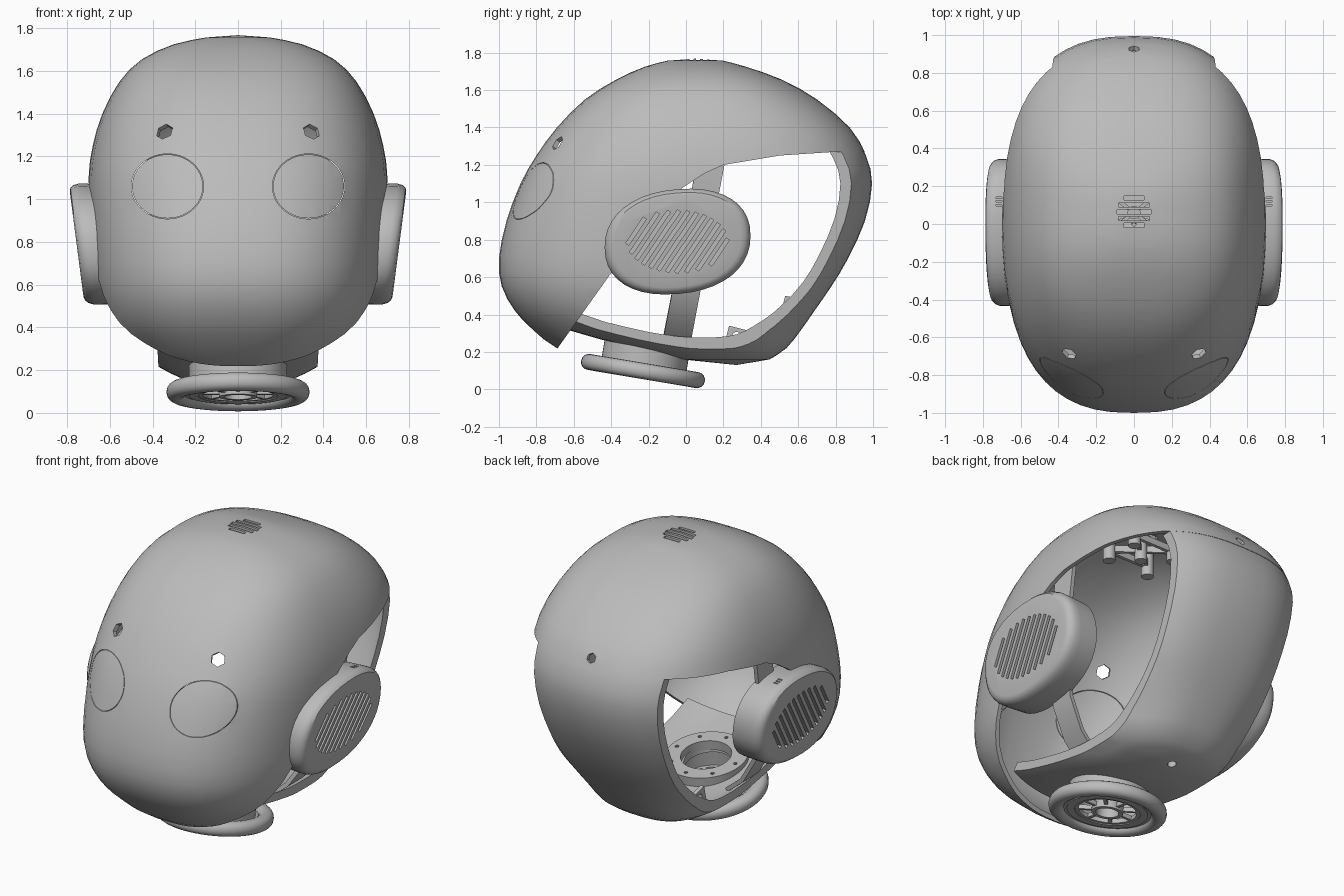
import bpy, bmesh, math
from mathutils import Matrix, Vector

cube = bpy.data.objects.get("Cube")
if cube:
    bpy.data.objects.remove(cube)

grey = bpy.data.materials.new("shell_grey")
grey.use_nodes = True
grey.diffuse_color = (0.5, 0.5, 0.5, 1)
grey.node_tree.nodes["Principled BSDF"].inputs["Base Color"].default_value = (0.5, 0.5, 0.5, 1)
parts = []


def finish(name, bm, keep=True):
    bmesh.ops.recalc_face_normals(bm, faces=bm.faces)
    mesh = bpy.data.meshes.new(name)
    bm.to_mesh(mesh)
    bm.free()
    mesh.materials.append(grey)
    obj = bpy.data.objects.new(name, mesh)
    bpy.context.collection.objects.link(obj)
    if keep:
        parts.append(obj)
    return obj


def bake(obj):
    bpy.context.view_layer.update()
    graph = bpy.context.evaluated_depsgraph_get()
    mesh = bpy.data.meshes.new_from_object(obj.evaluated_get(graph))
    obj.modifiers.clear()
    obj.data = mesh


def boolean(obj, cutter, operation="DIFFERENCE"):
    mod = obj.modifiers.new("cut", "BOOLEAN")
    mod.operation, mod.solver, mod.object = operation, "EXACT", cutter
    bake(obj)
    bpy.data.objects.remove(cutter)


def bridge(bm, a, b):
    for i in range(len(a)):
        j = (i + 1) % len(a)
        bm.faces.new((a[i], a[j], b[j], b[i]))


def prism(name, outline, x0, x1, keep=True):
    """Extrude a y-z outline along x."""
    bm = bmesh.new()
    a, b = [[bm.verts.new((x, y, z)) for y, z in outline] for x in (x0, x1)]
    bridge(bm, a, b)
    bm.faces.new(a)
    bm.faces.new(b)
    return finish(name, bm, keep)


def add_box(bm, loc, size, rot=None):
    m = Matrix.Translation(loc) @ (rot or Matrix()) @ Matrix.Diagonal((*size, 1))
    bmesh.ops.create_cube(bm, size=1, matrix=m)


def add_cyl(bm, loc, axis, radius, depth, sides=16):
    rot = Vector(axis).to_track_quat("Z", "Y").to_matrix().to_4x4()
    bmesh.ops.create_cone(bm, cap_ends=True, segments=sides, radius1=radius, radius2=radius,
                          depth=depth, matrix=Matrix.Translation(loc) @ rot)


def lathe(name, profile, keep=True, sides=48):
    """Spin a closed r-z profile into a ring."""
    bm = bmesh.new()
    rings = [[bm.verts.new((r * math.cos(t), r * math.sin(t), z)) for r, z in profile]
             for t in (math.tau * i / sides for i in range(sides))]
    for i in range(sides):
        bridge(bm, rings[i], rings[(i + 1) % sides])
    return finish(name, bm, keep)


def tube(r0, r1, z0, z1):
    return [(r0, z0), (r1, z0), (r1, z1), (r0, z1)]


def oval(t, power):
    c, s = math.cos(t), math.sin(t)
    return (math.copysign(abs(c) ** (2 / power), c), math.copysign(abs(s) ** (2 / power), s))


def densify(rows):
    """Add a smoothly interpolated row between neighbours."""
    out = [rows[0]]
    for i in range(1, len(rows)):
        a, b, c, d = rows[max(i - 2, 0)], rows[i - 1], rows[i], rows[min(i + 1, len(rows) - 1)]
        out += [tuple((9 * (q + r) - p - s) / 16 for p, q, r, s in zip(a, b, c, d)), c]
    return out


def head_shell(name, rows, top, bottom, thickness):
    """Hollow loft of rounded rings: height, front y, back y, half width."""
    bm = bmesh.new()
    rings = []
    for z, front, back, half in densify(rows):
        ring = []
        for i in range(56):
            u, v = oval(math.tau * i / 56, 2.55)
            ring.append(bm.verts.new((half * u, (front + back) / 2 + (back - front) / 2 * v, z)))
        rings.append(ring)
    for a, b in zip(rings, rings[1:]):
        bridge(bm, a, b)
    for ring, (y, z) in ((rings[0], top), (rings[-1], bottom)):
        pole = bm.verts.new((0, y, z))
        for i in range(56):
            bm.faces.new((ring[i], ring[(i + 1) % 56], pole))
    obj = finish(name, bm)
    solid = obj.modifiers.new("wall", "SOLIDIFY")
    solid.thickness, solid.offset = thickness, -1
    bake(obj)
    return obj


def mirror_copy(obj, name):
    bm = bmesh.new()
    bm.from_mesh(obj.data)
    bm.transform(Matrix.Diagonal((-1, 1, 1, 1)))
    return finish(name, bm)


# Face and crown shell
upper = [(1.757, -.1, .2, .15), (1.725, -.22, .32, .3), (1.655, -.375, .515, .45),
         (1.55, -.54, .7, .555), (1.4, -.69, .875, .635), (1.25, -.8, .965, .68),
         (1.1, -.885, .998, .7)]
lower = [(.9, -.96, .96, .695), (.7, -1, .87, .68), (.55, -.985, .78, .655),
         (.42, -.915, .69, .605), (.32, -.82, .62, .53), (.22, -.69, .54, .42), (.16, -.5, .45, .28)]
face = head_shell("face_shell", upper + lower, (.05, 1.768), (0, .13), .025)
boolean(face, prism("face_region", [(-1.3, 0), (-.84, 0), (-.69, .215), (-.38, .65), (-.2, .95),
        (0, 1.09), (.1, 1.155), (.2, 1.2), (.5, 1.25), (.8, 1.27), (1.3, 1.27), (1.3, 2), (-1.3, 2)],
        -1, 1, False), "INTERSECT")

# Sensor holes, rear hole and crown vent slots
bm = bmesh.new()
for s in (1, -1):
    add_cyl(bm, (s * .35, -.7, 1.325), (s * .35, -.75, .5), .042, .3, 6)
add_cyl(bm, (0, .94, 1.33), (0, .9, .4), .03, .2, 6)
for i in range(-2, 3):
    add_box(bm, (0, .065 + i * .036, 1.75), (2 * math.sqrt(.0081 - (i * .036) ** 2), .022, .2))
boolean(face, finish("face_holes", bm, False))

# Round eye panel seams
for s in (1, -1):
    seam = lathe("eye_seam", tube(.166, .169, -.3, .3), False)
    seam.matrix_world = (Matrix.Translation((s * .33, -.8, 1.06)) @ Matrix.Rotation(math.pi / 2, 4, "X")
                         @ Matrix.Diagonal((1, .9, 1, 1)))
    boolean(face, seam)

# Rear and chin band: a strip of the shell with straight sides
band_low = {.42: (-.83, .57), .32: (-.64, .48), .22: (-.27, .38), .16: (-.02, .26)}
rows = []
for z, front, back, half in upper[3:] + lower:
    front, half = band_low.get(z, (front + .03, half))
    rows.append((z, front, back - .003, half))
band = head_shell("rear_band", rows, (.05, 1.6), (.27, .13), .045)
boolean(band, prism("band_region", [(-.56, .41), (0, .45), (.35, .45), (.5, .7), (.6, 1),
        (.6, 1.27), (1.3, 1.27), (1.3, -.2), (-.8, -.2), (-.7, .24)], -1, 1, False), "INTERSECT")
sides = prism("band_sides", [(-.36, 0), (.36, 0), (.44, 1.4), (-.44, 1.4)], -1.5, 1.5, False)
sides.matrix_world = Matrix.Rotation(math.pi / 2, 4, "Z")
boolean(band, sides, "INTERSECT")
bm = bmesh.new()
add_cyl(bm, (0, -.22, .2), (0, 0, 1), .14, .4, 32)
add_cyl(bm, (0, .33, .15), (0, 0, 1), .025, .3)
boolean(band, finish("band_holes", bm, False))

# Ear pods with slanted grilles
bm = bmesh.new()
rings = []
for x, k in ((.58, .98), (.7, 1), (.735, 1), (.76, .975), (.775, .93), (.78, .87)):
    ring = []
    for i in range(40):
        u, v = oval(math.tau * i / 40, 2.25)
        y, z = .39 * k * u, .28 * k * v
        z += .79 + .08 * y
        ring.append(bm.verts.new((x - (.98 - z) * .13, y - .045, z)))
    rings.append(ring)
for a, b in zip(rings, rings[1:]):
    bridge(bm, a, b)
bm.faces.new(rings[0])
bm.faces.new(rings[-1])
ear = finish("left_ear", bm)
bm = bmesh.new()
tilt = math.radians(34)
slant = Matrix.Rotation(-tilt, 4, "X")
dy, dz, a, b = math.sin(tilt), math.cos(tilt), .27, .165
for i in range(-5, 6):
    # Each slot is a chord of the grille ellipse
    y = i * .052
    p, q, r = (dy / a) ** 2 + (dz / b) ** 2, y * dy / a ** 2, (y / a) ** 2 - 1
    mid, half = -q / p, math.sqrt(q * q - p * r) / p
    add_box(bm, (.76, y - .045 + mid * dy, .79 + mid * dz), (.12, .02, 2 * half), slant)
for i in range(3):
    add_box(bm, (.715, .1 + i * .02, 1.04), (.03, .008, .08))
boolean(ear, finish("ear_slots", bm, False))
mirror_copy(ear, "right_ear")

# Straps holding the ear pods
bm = bmesh.new()
path = [(.3, .23), (.42, .33), (.53, .5), (.59, .75), (.62, 1), (.63, 1.27)]
pairs = [[bm.verts.new((x, -.05 + (z - .25) * .19 + w, z)) for w in (-.075, .075)] for x, z in path]
for a, b in zip(pairs, pairs[1:]):
    bm.faces.new((a[0], a[1], b[1], b[0]))
strap = finish("left_strap", bm)
strap.modifiers.new("wall", "SOLIDIFY").thickness = .025
bake(strap)
mirror_copy(strap, "right_strap")

# Inner brackets and gussets on the band
bracket = prism("left_bracket", [(.2, .22), (.23, .34), (.47, .28), (.47, .25)], .26, .285)
bm = bmesh.new()
add_cyl(bm, (.27, .27, .285), (1, 0, 0), .022, .2)
boolean(bracket, finish("bracket_hole", bm, False))
mirror_copy(bracket, "right_bracket")
gusset = prism("left_gusset", [(.53, .5), (.63, .48), (.57, .39), (.48, .29)], .2, .23)
mirror_copy(gusset, "right_gusset")

# Tilted neck: padded ring, collar, bolted bearing and spoked hub
neck = Matrix.Translation((0, -.23, .098)) @ Matrix.Rotation(-.166, 4, "X")
pad = [(.29 + .045 * u, .043 * v) for u, v in (oval(math.tau * i / 16, 2.2) for i in range(16))]
bearing = lathe("neck_bearing", tube(.145, .24, .14, .2))
bm = bmesh.new()
for i in range(8):
    t = math.tau * i / 8
    add_cyl(bm, (.2 * math.cos(t), .2 * math.sin(t), .2), (0, 0, 1), .011, .06, 10)
boolean(bearing, finish("bolt_holes", bm, False))
bm = bmesh.new()
for i in range(8):
    t = math.tau * i / 8
    add_box(bm, (.13 * math.cos(t), .13 * math.sin(t), 0), (.1, .02, .025), Matrix.Rotation(t, 4, "Z"))
for obj in (lathe("neck_ring", pad), lathe("neck_collar", tube(.185, .23, -.02, .15)), bearing,
            lathe("neck_plate", tube(.165, .255, -.015, .01)),
            lathe("neck_hub", tube(.065, .09, -.025, .05)), finish("hub_spokes", bm)):
    obj.data.transform(neck)

# Crown mount: crossed beams with hanging pegs
bm = bmesh.new()
for x, y in ((-.14, -.05), (.14, -.05), (-.14, .17), (.14, .17), (0, .06)):
    add_cyl(bm, (x, y, 1.65), (0, 0, 1), .035, .15)
for a in (38, -38):
    add_box(bm, (0, .06, 1.65), (.36, .02, .04), Matrix.Rotation(math.radians(a), 4, "Z"))
for y in (-.05, .17):
    add_box(bm, (0, y, 1.65), (.28, .02, .04))
finish("crown_mount", bm)

# Smooth shading with sharp edges kept
for obj in bpy.context.view_layer.objects:
    obj.select_set(obj in parts)
bpy.context.view_layer.objects.active = face
bpy.ops.object.shade_smooth_by_angle(angle=math.radians(32))
